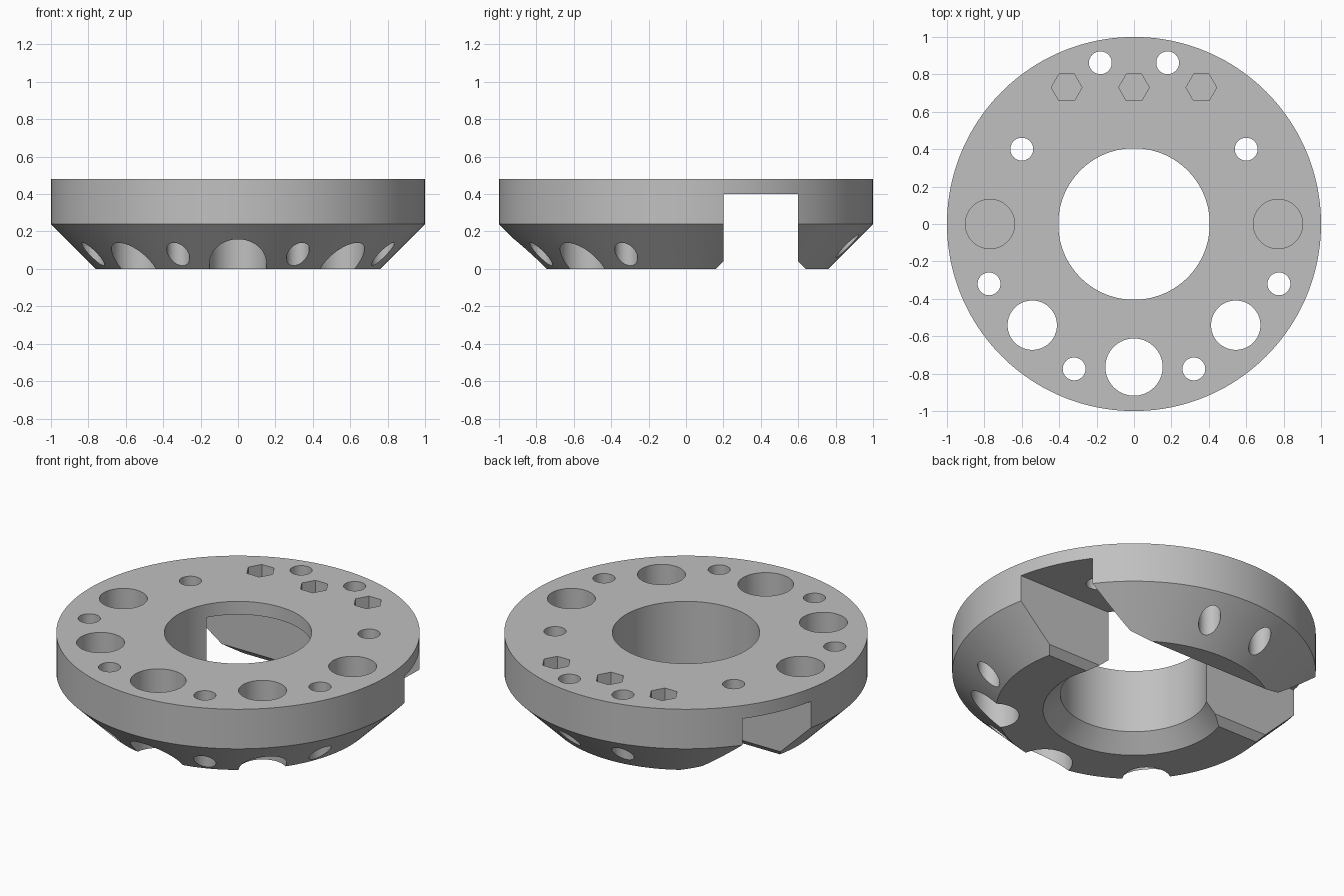
import bpy, bmesh, math
from mathutils import Vector

old = bpy.data.objects.get("Cube")
if old:
    bpy.data.objects.remove(old, do_unlink=True)

TOP = 0.48

grey = bpy.data.materials.new("plain grey")
grey.use_nodes = True
colour = (0.53, 0.53, 0.53, 1)
grey.diffuse_color = colour
grey.node_tree.nodes["Principled BSDF"].inputs["Base Color"].default_value = colour


def make_object(name, bm):
    bmesh.ops.recalc_face_normals(bm, faces=bm.faces)
    mesh = bpy.data.meshes.new(name)
    bm.to_mesh(mesh)
    bm.free()
    mesh.materials.append(grey)
    obj = bpy.data.objects.new(name, mesh)
    bpy.context.collection.objects.link(obj)
    return obj


def lathe(name, profile, sides):
    """Spin a closed (radius, height) profile around z."""
    bm = bmesh.new()
    rings = []
    for i in range(sides):
        a = math.tau * i / sides
        rings.append([bm.verts.new((r * math.cos(a), r * math.sin(a), z)) for r, z in profile])
    n = len(profile)
    for i, ring in enumerate(rings):
        nxt = rings[(i + 1) % sides]
        for j in range(n):
            k = (j + 1) % n
            bm.faces.new((ring[j], nxt[j], nxt[k], ring[k]))
    return make_object(name, bm)


def prism(bm, points, offset):
    """Extrude a closed outline by an offset vector."""
    face = bm.faces.new([bm.verts.new(p) for p in points])
    new = bmesh.ops.extrude_face_region(bm, geom=[face], use_keep_orig=True)["geom"]
    moved = [v for v in new if isinstance(v, bmesh.types.BMVert)]
    bmesh.ops.translate(bm, verts=moved, vec=offset)


def bore(bm, x, y, radius, floor, sides=64):
    """Add an upright drill from the floor to above the top face."""
    points = [(x + radius * math.cos(math.tau * i / sides),
               y + radius * math.sin(math.tau * i / sides), floor) for i in range(sides)]
    prism(bm, points, Vector((0, 0, TOP + 0.1 - floor)))


def cut(target, cutter):
    mod = target.modifiers.new("cut", "BOOLEAN")
    mod.operation = "DIFFERENCE"
    mod.solver = "EXACT"
    mod.object = cutter
    bpy.context.view_layer.objects.active = target
    bpy.ops.object.modifier_apply(modifier=mod.name)
    bpy.data.objects.remove(cutter, do_unlink=True)


# Ring body: straight rim, conical underside, chamfered centre bore
body = lathe("ring_body", [(0.405, TOP), (1, TOP), (1, 0.24), (0.76, 0),
                           (0.5, 0), (0.405, 0.095)], 160)

# Slot across the underside with chamfered mouth
bm = bmesh.new()
half = [(0.2, 0.4), (0.2, 0.04), (0.06, -0.1)]
outline = half + [(0.8 - y, z) for y, z in reversed(half)]
prism(bm, [(-1.2, y, z) for y, z in outline], Vector((2.4, 0, 0)))
cut(body, make_object("slot_cutter", bm))

# Drilled holes, blind round pockets and hexagonal pockets
bm = bmesh.new()
bore(bm, 0, -0.765, 0.153, -0.1)
bore(bm, 0, 0.73, 0.082, 0.24, 6)
for s in (-1, 1):
    for x, y, r in ((0.18, 0.862, 0.061), (0.6, 0.4, 0.061), (0.775, -0.32, 0.061),
                    (0.32, -0.775, 0.061), (0.544, -0.541, 0.132)):
        bore(bm, s * x, y, r, -0.1)
    bore(bm, s * 0.77, 0, 0.132, 0.24)
    bore(bm, s * 0.36, 0.73, 0.082, 0.24, 6)
cut(body, make_object("hole_cutter", bm))

# Smooth round walls, crisp edges
bpy.ops.object.select_all(action="DESELECT")
body.select_set(True)
bpy.context.view_layer.objects.active = body
bpy.ops.object.shade_smooth_by_angle(angle=math.radians(25))
